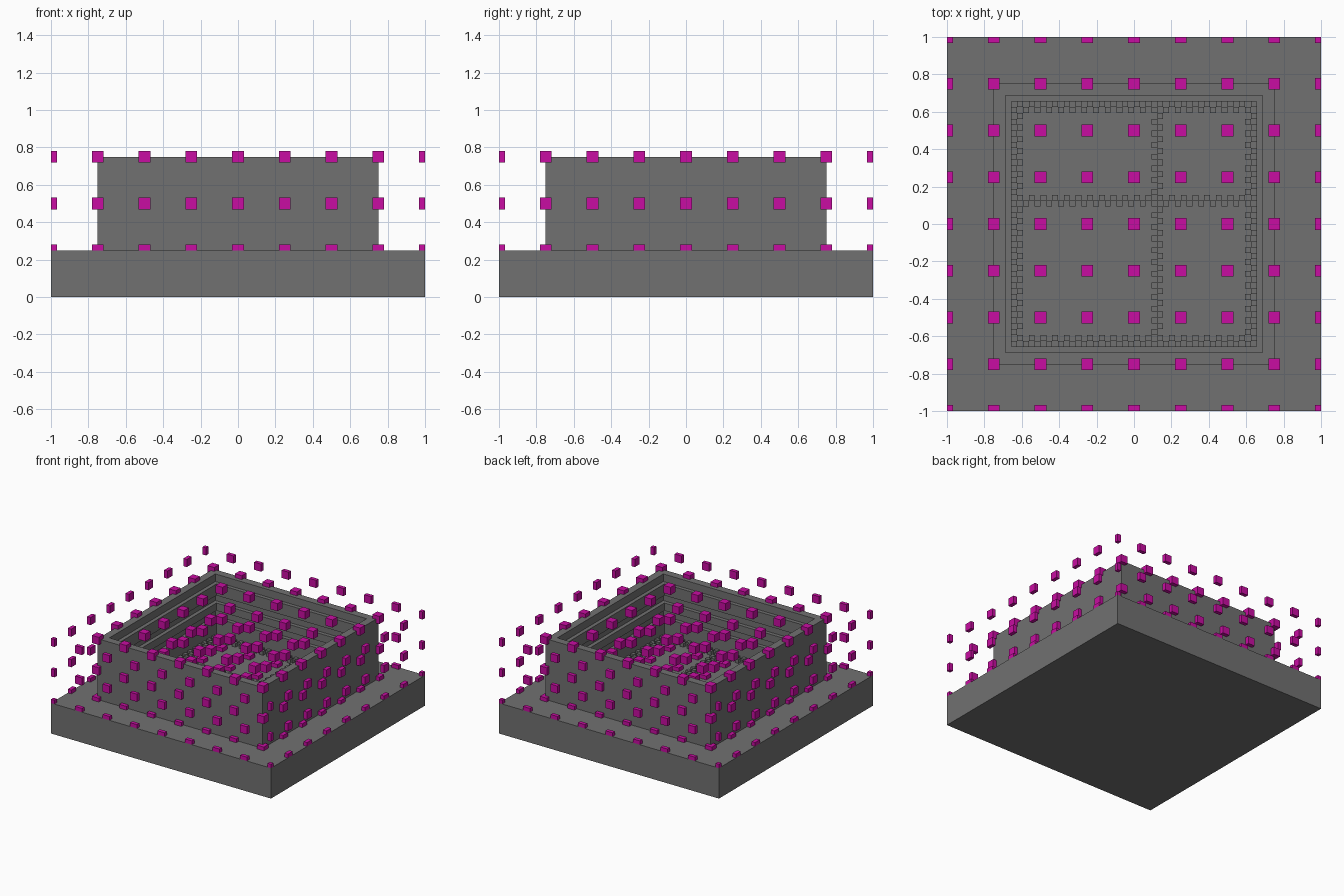
import bpy, bmesh

old = bpy.data.objects.get("Cube")
if old:
    bpy.data.objects.remove(old, do_unlink=True)

U = 1 / 32  # block unit


def material(name, rgb):
    m = bpy.data.materials.new(name)
    m.use_nodes = True
    m.diffuse_color = (*rgb, 1)
    m.node_tree.nodes["Principled BSDF"].inputs["Base Color"].default_value = (*rgb, 1)
    return m


GREY = material("stone grey", (0.165, 0.165, 0.165))
MAGENTA = material("marker magenta", (0.58, 0.004, 0.36))


def finish(name, bm, mat):
    bmesh.ops.recalc_face_normals(bm, faces=bm.faces)
    me = bpy.data.meshes.new(name)
    bm.to_mesh(me)
    bm.free()
    me.materials.append(mat)
    ob = bpy.data.objects.new(name, me)
    bpy.context.collection.objects.link(ob)
    return ob


def add_box(bm, lo, hi):
    verts = bmesh.ops.create_cube(bm, size=1)["verts"]
    for v in verts:
        v.co = [lo[i] + (v.co[i] + 0.5) * (hi[i] - lo[i]) for i in range(3)]


def square_ring(name, profile, mat):
    """Sweep a closed (half width, z) profile around a square."""
    bm = bmesh.new()
    loops = [[bm.verts.new((sx * r, sy * r, z)) for r, z in profile]
             for sx, sy in ((1, 1), (-1, 1), (-1, -1), (1, -1))]
    n = len(profile)
    for k in range(4):
        a, b = loops[k], loops[(k + 1) % 4]
        for i in range(n):
            j = (i + 1) % n
            bm.faces.new((a[i], a[j], b[j], b[i]))
    return finish(name, bm, mat)


# Base slab
bm = bmesh.new()
add_box(bm, (-1, -1, 0), (1, 1, 0.25))
finish("base_slab", bm, GREY)

# Walls with a stepped rim and grooved inner faces
outer, rim, inner = 24 * U, 22 * U, 21 * U
profile = [(outer, 0.25), (outer, 0.75), (rim, 0.75), (rim, 0.6875), (inner, 0.6875)]
for top in (0.5938, 0.4688):
    profile += [(inner, top), (rim, top), (rim, top - 2 * U), (inner, top - 2 * U)]
profile.append((inner, 0.25))
square_ring("walls", profile, GREY)

# Checkered block strips around the floor and dividing it into four rooms
blocks = set()
for i in range(-21, 21):
    for row in (-21, -20, 3, 4, 19, 20):
        if (i + row) % 2 == 0:
            blocks.add((i, row))
            if row != 4 or i < 21:
                blocks.add((row, i))
bm = bmesh.new()
for i, j in sorted(blocks):
    add_box(bm, (i * U, j * U, 0.25), ((i + 1) * U, (j + 1) * U, 0.25 + U))
finish("floor_strips", bm, GREY)

# Regular lattice of markers, trimmed at the slab's outline and top
for level in (0.25, 0.5, 0.75):
    bm = bmesh.new()
    for i in range(-4, 5):
        for j in range(-4, 5):
            x, y = i / 4, j / 4
            add_box(bm, (max(x - U, -1), max(y - U, -1), max(level - U, 0.25)),
                    (min(x + U, 1), min(y + U, 1), level + U))
    finish("markers_level_%d" % round(level * 4), bm, MAGENTA)
